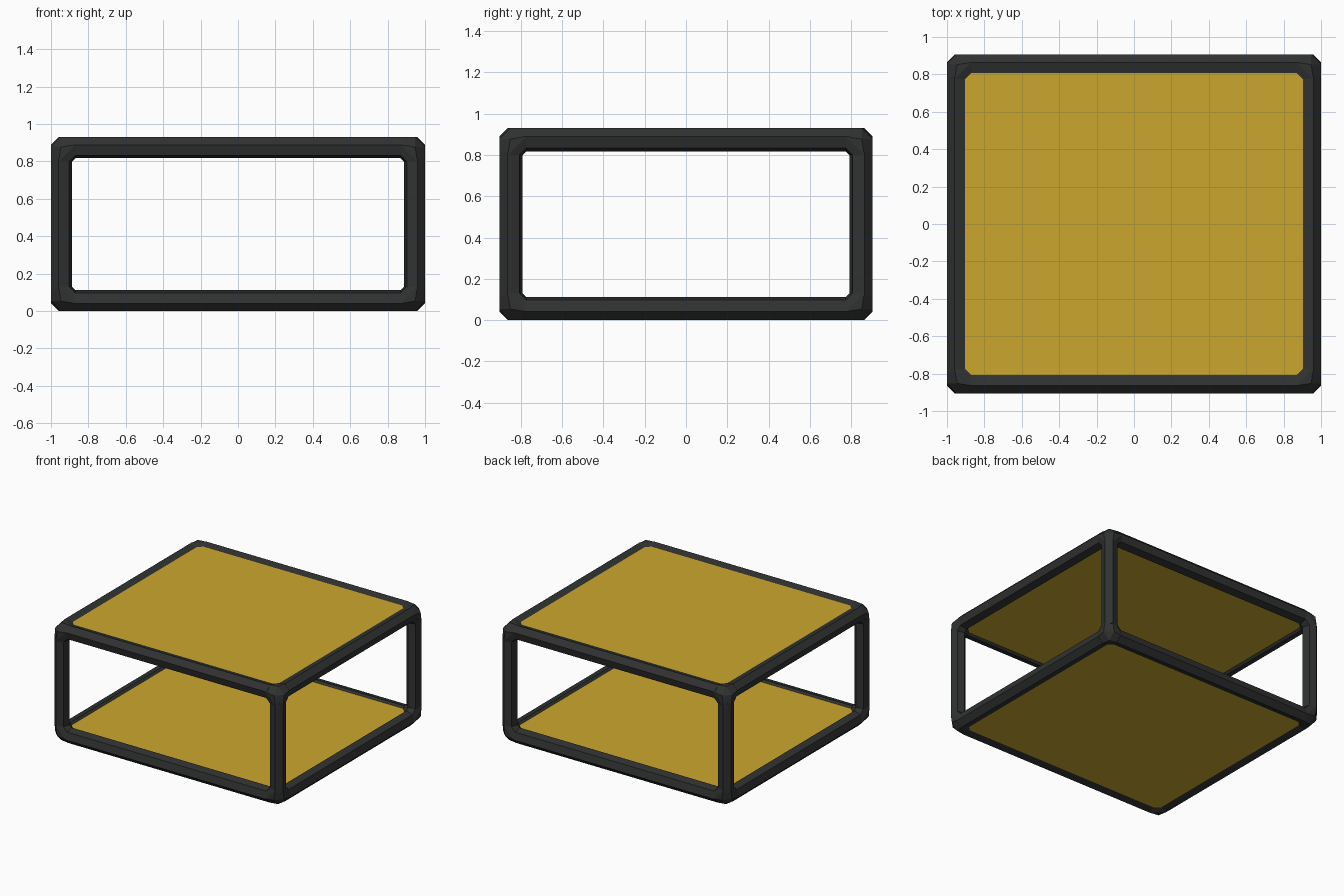
import bpy, bmesh
from math import sin, cos, radians
from itertools import product
from mathutils import Vector

cube = bpy.data.objects.get("Cube")
if cube:
    bpy.data.objects.remove(cube, do_unlink=True)


def material(name, color):
    m = bpy.data.materials.new(name)
    m.use_nodes = True
    m.diffuse_color = (*color, 1)
    m.node_tree.nodes["Principled BSDF"].inputs["Base Color"].default_value = (*color, 1)
    return m


black = material("black_tube", (0.03, 0.031, 0.031))
yellow = material("yellow_panel", (0.6, 0.39, 0.026))

R = 0.058                       # tube radius
H = R * cos(radians(15))        # tube half width
CENTRE = Vector((1 - H, 0.905 - H, 0.465 - H))   # tube centre lines
MID = Vector((0, 0, 0.465))
JOINT = 0.1                     # length of a corner arm
HEX = [(R * cos(radians(a)), R * sin(radians(a))) for a in range(15, 375, 60)]
SIDES = (("right", "left"), ("front", "back"), ("bottom", "top"))


def ring(axis, signs, along):
    """Hexagon around a tube, with one flat facing diagonally outward."""
    j, k = [i for i in range(3) if i != axis]
    points = []
    for u, v in HEX:
        p = Vector((0, 0, 0))
        p[axis] = along
        p[j] = signs[j] * (CENTRE[j] + u)
        p[k] = signs[k] * (CENTRE[k] + v)
        points.append(p + MID)
    return points


def build(name, solids, mat):
    """One object made of convex solids."""
    bm = bmesh.new()
    for points in solids:
        verts = [bm.verts.new(p) for p in points]
        bmesh.ops.convex_hull(bm, input=verts)
    loose = [v for v in bm.verts if not v.link_faces]
    bmesh.ops.delete(bm, geom=loose, context='VERTS')
    bmesh.ops.dissolve_limit(bm, angle_limit=radians(1), verts=bm.verts[:], edges=bm.edges[:])
    bmesh.ops.recalc_face_normals(bm, faces=bm.faces[:])
    mesh = bpy.data.meshes.new(name)
    bm.to_mesh(mesh)
    bm.free()
    mesh.materials.append(mat)
    bpy.context.collection.objects.link(bpy.data.objects.new(name, mesh))


def side_name(signs, axes):
    return "_".join(SIDES[i][signs[i] > 0] for i in axes)


# Straight rails and posts
for axis in range(3):
    others = [i for i in range(3) if i != axis]
    for pair in product((-1, 1), repeat=2):
        signs = [1, 1, 1]
        for i, s in zip(others, pair):
            signs[i] = s
        end = CENTRE[axis] - JOINT
        kind = "post" if axis == 2 else "rail"
        build(side_name(signs, others) + "_" + kind,
              [ring(axis, signs, -end) + ring(axis, signs, end)], black)

# Three-way corner joints: a chamfered hub with three short arms
for signs in product((-1, 1), repeat=3):
    hub, arms = [], []
    for axis in range(3):
        def at(d):
            return ring(axis, signs, signs[axis] * (CENTRE[axis] - d))
        hub += at(0.075)
        arms.append(at(0.06) + at(JOINT))
        tip = Vector((0.003, 0.003, 0.003))
        tip[axis] = H
        hub.append(MID + Vector([s * (c + t) for s, c, t in zip(signs, CENTRE, tip)]))
    build(side_name(signs, range(3)) + "_corner", [hub] + arms, black)

# Panels set between the rails
for name, sign in (("bottom_panel", -1), ("top_panel", 1)):
    half = R * sin(radians(45))
    build(name, [[Vector((x * (CENTRE.x - 0.025), y * (CENTRE.y - 0.025),
                          MID.z + sign * CENTRE.z + z * half))
                  for x, y, z in product((-1, 1), repeat=3)]], yellow)
